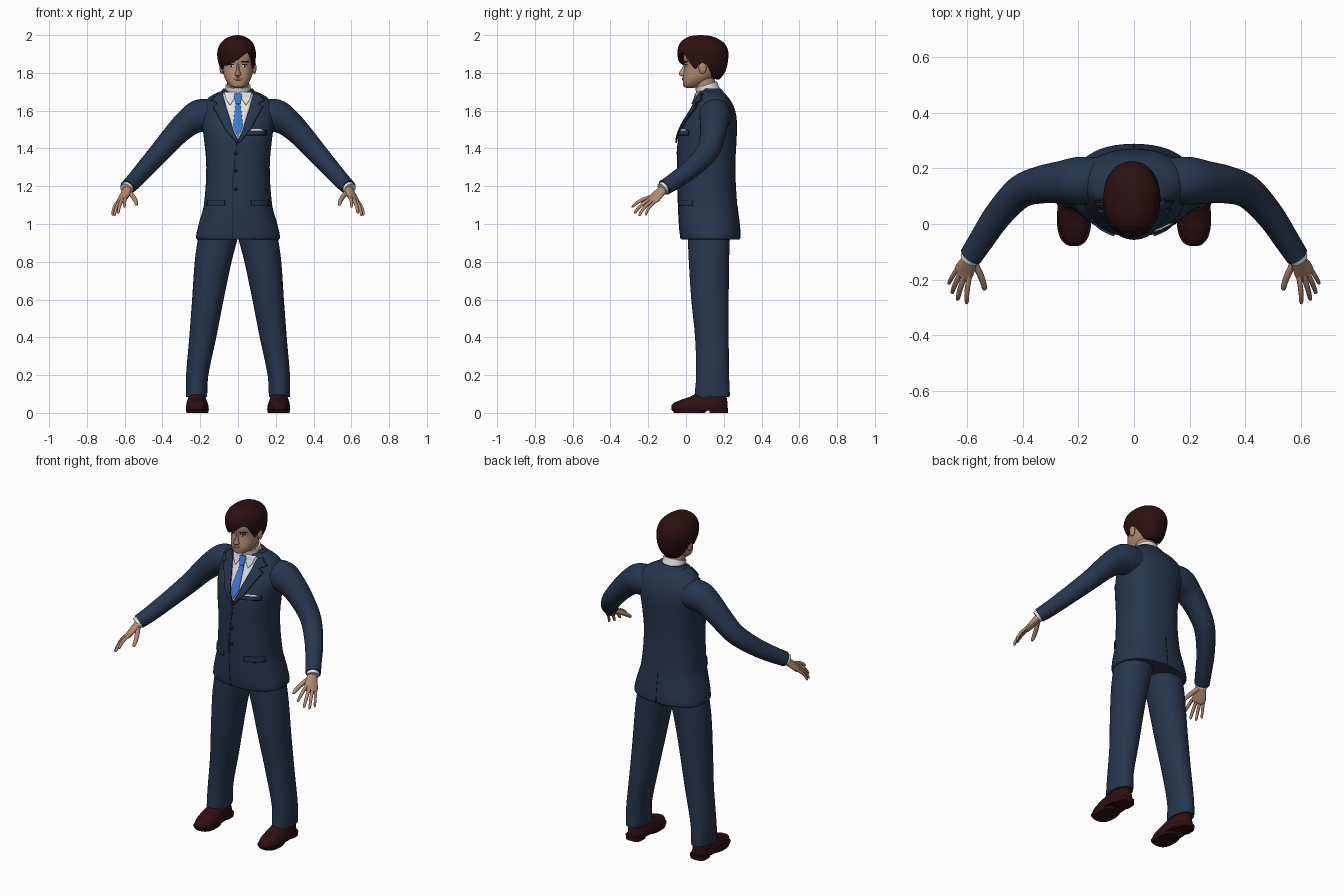
import bpy, bmesh, math
from mathutils import Vector


def material(name, rgb):
    m = bpy.data.materials.new(name)
    m.diffuse_color = (*rgb, 1)
    return m


SUIT = material("navy_cloth", (0.02, 0.037, 0.075))
SEAM = material("dark_navy_seam", (0.007, 0.012, 0.026))
WHITE = material("white_cotton", (0.75, 0.76, 0.78))
TIE = material("blue_silk", (0.05, 0.19, 0.62))
SKIN = material("skin", (0.45, 0.26, 0.17))
LIP = material("lips", (0.30, 0.13, 0.09))
HAIR = material("dark_brown_hair", (0.026, 0.005, 0.006))
SHOE = material("dark_red_leather", (0.028, 0.005, 0.006))


def make(name, verts, faces, mat, mirror=False, fix=True, thick=0):
    me = bpy.data.meshes.new(name)
    me.from_pydata([tuple(v) for v in verts], [], faces)
    if fix:
        bm = bmesh.new()
        bm.from_mesh(me)
        bmesh.ops.recalc_face_normals(bm, faces=bm.faces)
        bm.to_mesh(me)
        bm.free()
    me.materials.append(mat)
    ob = bpy.data.objects.new(name, me)
    bpy.context.collection.objects.link(ob)
    bpy.ops.object.select_all(action='DESELECT')
    ob.select_set(True)
    bpy.context.view_layer.objects.active = ob
    bpy.ops.object.shade_smooth_by_angle(angle=math.radians(40))
    if thick:
        mod = ob.modifiers.new("thickness", 'SOLIDIFY')
        mod.thickness = thick
        mod.offset = -1
    if mirror:
        mod = ob.modifiers.new("mirror", 'MIRROR')
        mod.use_mirror_merge = False
    return ob


def curve(keys, t):
    """Smooth interpolation of rows (t, a, b, ...)."""
    t = min(max(t, keys[0][0]), keys[-1][0])
    i = 0
    while i < len(keys) - 2 and t > keys[i + 1][0]:
        i += 1
    k0, k1 = keys[i], keys[i + 1]
    h = k1[0] - k0[0]
    u = (t - k0[0]) / h

    def slope(j, c):
        a, b = keys[max(j - 1, 0)], keys[min(j + 1, len(keys) - 1)]
        return (b[c] - a[c]) / (b[0] - a[0])
    return [(2*u**3 - 3*u*u + 1) * k0[c] + (u**3 - 2*u*u + u) * h * slope(i, c)
            + (3*u*u - 2*u**3) * k1[c] + (u**3 - u*u) * h * slope(i + 1, c)
            for c in range(1, len(k0))]


def spread(keys, sub):
    out = [a[0] + (b[0] - a[0]) * j / sub for a, b in zip(keys, keys[1:]) for j in range(sub)]
    return out + [keys[-1][0]]


def skin_rings(rings, caps=True):
    s = len(rings[0])
    faces = [(r*s + i, r*s + (i + 1) % s, (r + 1)*s + (i + 1) % s, (r + 1)*s + i)
             for r in range(len(rings) - 1) for i in range(s)]
    if caps:
        faces += [tuple(range(s))[::-1], tuple(range((len(rings) - 1)*s, len(rings)*s))]
    return [v for r in rings for v in r], faces


def oval(keys, z, ang, n):
    """Point on the rounded outline at height z; ang 0 is the front, 90 degrees is +x."""
    x0, x1, yf, yb = curve(keys, z)
    s, c = math.sin(ang), -math.cos(ang)
    p = 2 / n
    return Vector(((x0 + x1)/2 + (x1 - x0)/2 * math.copysign(abs(s)**p, s),
                   (yf + yb)/2 + (yb - yf)/2 * math.copysign(abs(c)**p, c), z))


def loft(name, keys, mat, n=2.2, mirror=False, seg=48, sub=5):
    """Stack of ovals; keys are (z, x0, x1, y_front, y_back)."""
    rings = [[oval(keys, z, 2*math.pi*i/seg, n) for i in range(seg)] for z in spread(keys, sub)]
    make(name, *skin_rings(rings), mat, mirror)
    return keys, n


def tube(name, pts, mat, side=(0, 1, 0), mirror=True, seg=20, sub=5):
    """Oval tube; pts are (x, y, z, radius along side, other radius)."""
    keys = [(i, *p) for i, p in enumerate(pts)]
    path = [curve(keys, t) for t in spread(keys, sub)]
    rings = []
    for i, p in enumerate(path):
        d = (Vector(path[min(i + 1, len(path) - 1)][:3]) - Vector(path[max(i - 1, 0)][:3])).normalized()
        a = Vector(side)
        a = (a - d * a.dot(d)).normalized()
        b = d.cross(a)
        rings.append([Vector(p[:3]) + a*p[3]*math.cos(2*math.pi*k/seg) + b*p[4]*math.sin(2*math.pi*k/seg)
                      for k in range(seg)])
    return make(name, *skin_rings(rings), mat, mirror)


def panel(name, surf, rows, mat, off, mirror=False, back=False, thick=0.005):
    """Thin plate lying on a loft; rows are (z, x_left, x_right), going up."""
    keys, n = surf
    cols, steps, verts = 9, 6, []
    lines = [[a[c] + (b[c] - a[c])*j/steps for c in range(3)]
             for a, b in zip(rows, rows[1:]) for j in range(steps)] + [rows[-1]]
    sg = 1 if back else -1
    for z, xa, xb in lines:
        x0, x1, yf, yb = curve(keys, z)
        for k in range(cols):
            x = xa + (xb - xa)*k/(cols - 1)
            q = min(abs((x - (x0 + x1)/2) / ((x1 - x0)/2)), 1)
            verts.append((x, (yf + yb)/2 + sg*((yb - yf)/2*(1 - q**n)**(1/n) + off), z))
    faces = [(r*cols + k, r*cols + k + 1, (r + 1)*cols + k + 1, (r + 1)*cols + k)
             for r in range(len(lines) - 1) for k in range(cols - 1)]
    if back:
        faces = [f[::-1] for f in faces]
    return make(name, verts, faces, mat, mirror, fix=False, thick=thick)


def ball(name, loc, scale, mat, mirror=False):
    bm = bmesh.new()
    bmesh.ops.create_uvsphere(bm, u_segments=16, v_segments=10, radius=1)
    verts = [Vector(loc) + Vector([v.co[i]*scale[i] for i in range(3)]) for v in bm.verts]
    faces = [[v.index for v in f.verts] for f in bm.faces]
    bm.free()
    return make(name, verts, faces, mat, mirror)


def sym(z, w, yf, yb):
    return (z, -w, w, yf, yb)


# jacket body
jacket = loft("jacket", [sym(*k) for k in (
    (0.918, 0.216, -0.024, 0.282), (0.928, 0.223, -0.03, 0.288), (1.0, 0.208, -0.037, 0.283),
    (1.1, 0.181, -0.042, 0.271), (1.3, 0.168, -0.045, 0.261), (1.45, 0.18, -0.042, 0.268),
    (1.52, 0.19, -0.02, 0.27), (1.58, 0.195, 0.014, 0.265), (1.63, 0.185, 0.042, 0.249),
    (1.67, 0.155, 0.058, 0.224), (1.695, 0.11, 0.064, 0.2), (1.705, 0.085, 0.07, 0.188))], SUIT, n=2.3)
loft("jacket_collar", [sym(1.66, 0.1, 0.075, 0.215), sym(1.70, 0.09, 0.075, 0.198),
                       sym(1.718, 0.078, 0.08, 0.184)], SUIT)

# sleeves
tube("sleeves", [(0.13, 0.155, 1.575, 0.085, 0.08), (0.20, 0.155, 1.572, 0.086, 0.088),
                 (0.26, 0.15, 1.54, 0.077, 0.075), (0.33, 0.142, 1.475, 0.068, 0.064),
                 (0.41, 0.115, 1.385, 0.06, 0.056), (0.49, 0.03, 1.295, 0.052, 0.049),
                 (0.55, -0.06, 1.228, 0.046, 0.044), (0.586, -0.115, 1.193, 0.043, 0.04)], SUIT, seg=28)
tube("shirt_cuffs", [(0.572, -0.095, 1.208, 0.035, 0.034), (0.593, -0.126, 1.184, 0.035, 0.034)], WHITE)

# shirt front, collar and tie
vee = [(1.45, 0.002), (1.50, 0.028), (1.56, 0.045), (1.62, 0.065), (1.69, 0.085)]
panel("shirt_front", jacket, [(z, -x, x) for z, x in vee], WHITE, 0.004)
tube("shirt_collar", [(0, 0.13, 1.665, 0.066, 0.07), (0, 0.106, 1.736, 0.06, 0.066)], WHITE,
     mirror=False, seg=32)
panel("collar_wings", jacket, [(1.632, 0.04, 0.044), (1.66, 0.022, 0.064), (1.70, 0.008, 0.075)],
      WHITE, 0.012, mirror=True)
panel("tie_blade", jacket, [(1.465, -0.002, 0.002), (1.515, -0.027, 0.027), (1.60, -0.017, 0.017),
                            (1.645, -0.012, 0.012)], TIE, 0.009)
panel("tie_knot", jacket, [(1.637, -0.012, 0.012), (1.68, -0.022, 0.022), (1.692, -0.017, 0.017)],
      TIE, 0.016)

# lapels with a dark edge beneath
lapel = [(1.43, -0.002, 0.004), (1.50, 0.028, 0.064), (1.56, 0.045, 0.095), (1.62, 0.065, 0.13),
         (1.638, 0.07, 0.105), (1.656, 0.075, 0.14), (1.69, 0.085, 0.105)]
panel("lapels", jacket, lapel, SUIT, 0.013, mirror=True, thick=0.009)
panel("lapel_edges", jacket, [(z, a - 0.002, b + 0.004) for z, a, b in lapel], SEAM, 0.008, mirror=True)

# seams, pockets and buttons
panel("front_seam", jacket, [(0.925, -0.032, -0.028), (1.2, -0.032, -0.028), (1.43, -0.008, -0.004)],
      SEAM, 0.002, thick=0.003)
panel("back_vent", jacket, [(0.925, -0.002, 0.002), (1.1, -0.002, 0.002)], SEAM, 0.002, back=True, thick=0.003)
panel("pocket_flaps", jacket, [(1.1, 0.072, 0.165), (1.128, 0.072, 0.165)], SUIT, 0.01, mirror=True, thick=0.009)
panel("pocket_shadows", jacket, [(1.095, 0.07, 0.167), (1.101, 0.07, 0.167)], SEAM, 0.006, mirror=True)
panel("breast_pocket", jacket, [(1.474, 0.045, 0.148), (1.492, 0.045, 0.148)], SUIT, 0.008, thick=0.007)
panel("breast_pocket_edge", jacket, [(1.47, 0.043, 0.15), (1.497, 0.043, 0.15)], SEAM, 0.004)
panel("pocket_square", jacket, [(1.493, 0.055, 0.138), (1.502, 0.065, 0.125)], WHITE, 0.006)
for z in (1.375, 1.28, 1.185):
    ball("button", (-0.012, curve(jacket[0], z)[2] - 0.001, z), (0.009, 0.005, 0.009), SEAM)

# trousers
loft("trouser_legs", [(0.085, 0.165, 0.274, 0.046, 0.231), (0.1, 0.163, 0.276, 0.046, 0.232),
                      (0.2, 0.157, 0.275, 0.054, 0.228), (0.4, 0.115, 0.258, 0.048, 0.226),
                      (0.6, 0.076, 0.243, 0.028, 0.226), (0.8, 0.034, 0.229, 0.015, 0.228),
                      (0.925, 0.002, 0.212, 0.01, 0.232), (0.96, -0.002, 0.205, 0.01, 0.232)],
     SUIT, n=2.15, mirror=True)

# shoes
loft("shoe_uppers", [(0.012, 0.16, 0.272, -0.074, 0.215), (0.03, 0.156, 0.276, -0.078, 0.22),
                     (0.05, 0.16, 0.273, -0.068, 0.22), (0.07, 0.167, 0.267, -0.025, 0.217),
                     (0.085, 0.172, 0.262, 0.02, 0.215), (0.1, 0.175, 0.26, 0.05, 0.212)],
     SHOE, n=2.4, mirror=True)
loft("shoe_soles", [(0.0, 0.158, 0.272, -0.062, 0.1), (0.02, 0.154, 0.277, -0.08, 0.12)], SHOE, n=2.5, mirror=True)
loft("shoe_heels", [(0.0, 0.168, 0.265, 0.125, 0.222), (0.025, 0.166, 0.267, 0.12, 0.223)], SHOE, n=3, mirror=True)

# hands
across = (0.055, 0.035, -0.03)
tube("palms", [(0.576, -0.102, 1.202, 0.026, 0.022), (0.592, -0.135, 1.17, 0.031, 0.02),
               (0.609, -0.167, 1.137, 0.039, 0.016), (0.619, -0.186, 1.12, 0.035, 0.012),
               (0.621, -0.19, 1.117, 0.02, 0.005)], SKIN, across)
digits = (("index", (0.592, -0.19, 1.141), (0.602, -0.288, 1.09), 0.0095),
          ("middle", (0.61, -0.188, 1.13), (0.635, -0.275, 1.057), 0.0098),
          ("ring", (0.626, -0.18, 1.12), (0.655, -0.25, 1.043), 0.0092),
          ("little", (0.64, -0.168, 1.11), (0.667, -0.215, 1.047), 0.0082),
          ("thumb", (0.573, -0.143, 1.163), (0.535, -0.238, 1.102), 0.0125))
for label, a, b, r in digits:
    a, b = Vector(a), Vector(b)
    bend = Vector((-0.006, -0.004, 0)) if label == "thumb" else Vector((0.003, -0.004, 0.007))
    pts = [(a - (b - a)*0.15, 1.0), (a.lerp(b, 0.35) + bend, 1.0), (a.lerp(b, 0.7) + bend*0.8, 0.88),
           (a.lerp(b, 0.94), 0.7), (b, 0.2)]
    tube(label + "_fingers", [(*p, r*k, r*k) for p, k in pts], SKIN, across, seg=10, sub=3)

# head and neck
tube("neck", [(0, 0.125, 1.66, 0.055, 0.056), (0, 0.085, 1.80, 0.055, 0.058)], SKIN, mirror=False, seg=32)
head = loft("head", [sym(*k) for k in (
    (1.721, 0.018, 0.0, 0.045), (1.728, 0.036, -0.012, 0.07), (1.745, 0.054, -0.016, 0.1),
    (1.77, 0.069, -0.017, 0.14), (1.80, 0.078, -0.012, 0.17), (1.84, 0.084, -0.008, 0.19),
    (1.88, 0.087, -0.014, 0.2), (1.92, 0.084, -0.01, 0.198), (1.955, 0.064, 0.012, 0.175),
    (1.98, 0.02, 0.06, 0.12))], SKIN, n=2.2)
loft("nose", [sym(1.781, 0.01, -0.02, 0.02), sym(1.789, 0.018, -0.036, 0.02), sym(1.80, 0.014, -0.037, 0.02),
              sym(1.82, 0.009, -0.024, 0.02), sym(1.85, 0.007, -0.01, 0.02)], SKIN, n=1.8, seg=20)
ball("ears", (0.087, 0.088, 1.826), (0.011, 0.021, 0.031), SKIN, mirror=True)

# face details
panel("eye_whites", head, [(1.832, 0.03, 0.04), (1.837, 0.02, 0.05), (1.843, 0.028, 0.044)], WHITE, 0.002, True, thick=0.003)
panel("irises", head, [(1.832, 0.031, 0.039), (1.844, 0.031, 0.039)], HAIR, 0.003, True, thick=0.003)
panel("upper_lids", head, [(1.842, 0.02, 0.051), (1.846, 0.024, 0.047)], HAIR, 0.003, True, thick=0.003)
panel("eyebrows", head, [(1.854, 0.016, 0.05), (1.862, 0.02, 0.058)], HAIR, 0.003, True, thick=0.003)
panel("lips", head, [(1.761, -0.012, 0.012), (1.769, -0.024, 0.024), (1.777, -0.009, 0.009)], LIP, 0.003, thick=0.004)

# hair cap whose lower edge follows a swept hairline (degrees from the front, height)
outline = [(1.76, -0.062, 0.055, 0.0, 0.172), (1.80, -0.086, 0.075, -0.012, 0.205),
           (1.84, -0.1, 0.09, -0.03, 0.218), (1.88, -0.109, 0.094, -0.043, 0.224),
           (1.92, -0.108, 0.093, -0.045, 0.222), (1.96, -0.09, 0.078, -0.03, 0.2),
           (1.985, -0.06, 0.05, 0.0, 0.16), (1.996, -0.032, 0.025, 0.03, 0.125), (2.0, -0.008, 0.004, 0.07, 0.085)]
hairline = [(-180, 1.765), (-130, 1.77), (-108, 1.80), (-95, 1.845), (-80, 1.843), (-68, 1.82),
            (-58, 1.842), (-40, 1.838), (-15, 1.852), (5, 1.872), (30, 1.905), (44, 1.9),
            (56, 1.86), (68, 1.82), (80, 1.843), (95, 1.845), (108, 1.80), (130, 1.77), (180, 1.765)]
seg, steps, rings = 96, 28, []
for j in range(steps + 1):
    u = j / steps
    ring = []
    for i in range(seg):
        deg = -180 + 360*i/seg
        low = curve(hairline, deg)[0]
        ring.append(oval(outline, 2.0 - (2.0 - low)*u**1.6, math.radians(deg), 2.2))
    rings.append(ring)
core = Vector((0, 0.09, 0))
rings.append([Vector((p.x*0.72, core.y + (p.y - core.y)*0.72, p.z + 0.004)) for p in rings[-1]])
hv, hf = skin_rings(rings, caps=False)
hf.append(tuple(range(seg)))
make("hair", hv, hf, HAIR)
